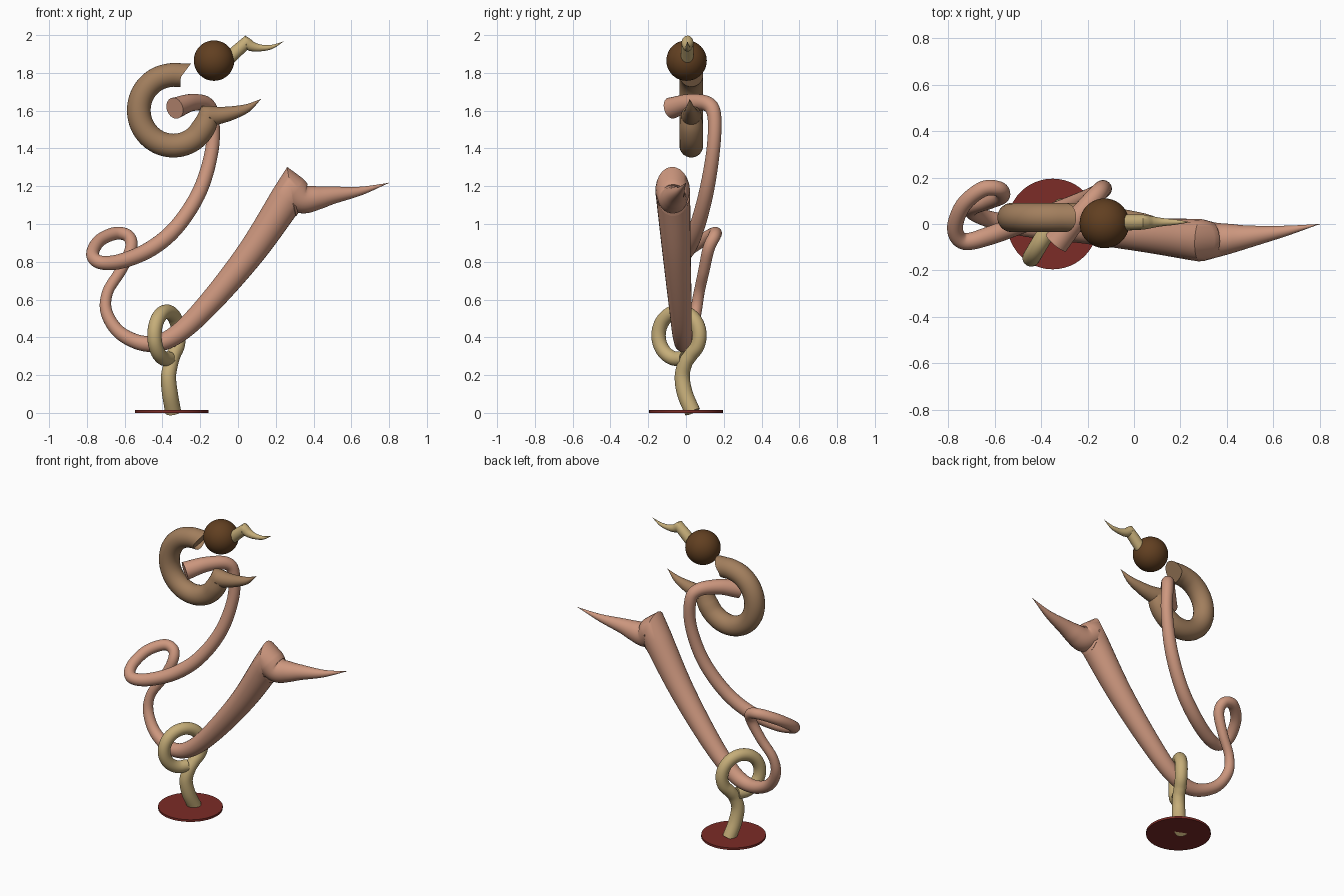
import bpy, bmesh, math
from mathutils import Vector

if "Cube" in bpy.data.objects:
    bpy.data.objects.remove(bpy.data.objects["Cube"])


def material(name, color):
    m = bpy.data.materials.new(name)
    m.diffuse_color = (*color, 1)
    m.use_nodes = True
    m.node_tree.nodes["Principled BSDF"].inputs["Base Color"].default_value = m.diffuse_color
    return m


PINK = material("pink", (0.61, 0.31, 0.21))
YELLOW = material("straw", (0.56, 0.42, 0.19))
TAN = material("tan", (0.36, 0.21, 0.11))
BROWN = material("dark brown", (0.12, 0.05, 0.015))
RED = material("red", (0.2, 0.025, 0.02))


def smooth_path(pts, steps=8):
    """Catmull-Rom through (x, y, z, radius) points."""
    p = [Vector(q) for q in pts]
    p = [2 * p[0] - p[1]] + p + [2 * p[-1] - p[-2]]
    out = []
    for i in range(1, len(p) - 2):
        a, b, c, d = p[i - 1:i + 3]
        for k in range(steps):
            t = k / steps
            out.append(0.5 * (2 * b + (c - a) * t + (2 * a - 5 * b + 4 * c - d) * t * t
                              + (3 * b - a - 3 * c + d) * t ** 3))
    out.append(p[-2])
    return out


def finish(ob, mat, angle=50):
    ob.data.materials.append(mat)
    bpy.ops.object.select_all(action='DESELECT')
    ob.select_set(True)
    bpy.context.view_layer.objects.active = ob
    bpy.ops.object.shade_smooth_by_angle(angle=math.radians(angle))


def tube(name, mat, *sections, end=None, sides=24):
    """Sweep a circle along sections; joints between sections are mitred corners."""
    path = []
    for s in sections:
        pts = smooth_path(s)
        path += pts[1:] if path else pts
    pos = [p.xyz for p in path]
    seg = [(pos[i + 1] - pos[i]).normalized() for i in range(len(pos) - 1)]
    u = seg[0].orthogonal().normalized()
    bm = bmesh.new()
    rings = []
    for i, p in enumerate(pos):
        a = seg[max(i - 1, 0)]
        b = seg[min(i, len(seg) - 1)]
        n = (a + b).normalized()
        if end and i == len(pos) - 1:
            n = Vector(end).normalized()
        v = a.cross(u)
        ring = []
        for k in range(sides):
            t = 2 * math.pi * k / sides
            d = max(path[i].w, 0.001) * (u * math.cos(t) + v * math.sin(t))
            ring.append(bm.verts.new(p + d - a * (d.dot(n) / a.dot(n))))
        rings.append(ring)
        u = (a.rotation_difference(b) @ u).normalized()
    for r, s in zip(rings, rings[1:]):
        for k in range(sides):
            j = (k + 1) % sides
            bm.faces.new((r[k], r[j], s[j], s[k]))
    bm.faces.new(rings[0][::-1])
    bm.faces.new(rings[-1])
    me = bpy.data.meshes.new(name)
    bm.to_mesh(me)
    bm.free()
    ob = bpy.data.objects.new(name, me)
    bpy.context.collection.objects.link(ob)
    finish(ob, mat)


# Round base plate
bpy.ops.mesh.primitive_cylinder_add(vertices=48, radius=0.195, depth=0.014, location=(-0.35, 0, 0.007))
bpy.context.object.name = "base_plate"
finish(bpy.context.object, RED, 30)

# Stand: stem rising into a full ring
loop = []
for k in range(13):
    t = math.radians(-55 + 28 * k)
    h = 0.126 * math.cos(t)
    loop.append((-0.378 + 0.51 * h, -0.037 + 0.86 * h, 0.41 + 0.126 * math.sin(t), 0.038))
tube("stand_ring", YELLOW, [(-0.343, 0.035, 0.005, 0.042), (-0.36, -0.005, 0.1, 0.042),
                            (-0.368, -0.02, 0.19, 0.04), (-0.355, -0.005, 0.26, 0.038)] + loop)

# Long looping body, thickening towards a bent spike
tube("body", PINK, [
    (-0.335, -0.08, 1.613, 0.057), (-0.25, 0.02, 1.642, 0.046), (-0.17, 0.115, 1.635, 0.04),
    (-0.138, 0.15, 1.57, 0.037), (-0.137, 0.145, 1.4, 0.036), (-0.2, 0.11, 1.18, 0.039),
    (-0.32, 0.06, 0.99, 0.041), (-0.46, 0.01, 0.87, 0.042), (-0.62, -0.05, 0.803, 0.04),
    (-0.73, -0.075, 0.797, 0.036), (-0.77, -0.02, 0.84, 0.034), (-0.735, 0.08, 0.91, 0.034),
    (-0.65, 0.15, 0.95, 0.034), (-0.58, 0.15, 0.935, 0.033), (-0.567, 0.12, 0.87, 0.032),
    (-0.62, 0.095, 0.755, 0.03), (-0.69, 0.07, 0.64, 0.029), (-0.695, 0.05, 0.53, 0.032),
    (-0.62, 0.02, 0.42, 0.036), (-0.48, -0.01, 0.365, 0.042), (-0.34, -0.02, 0.405, 0.05),
    (-0.17, -0.03, 0.56, 0.06), (0.07, -0.05, 0.85, 0.075), (0.285, -0.07, 1.172, 0.092)],
    [(0.285, -0.07, 1.172, 0.092), (0.345, -0.069, 1.132, 0.077), (0.42, -0.062, 1.138, 0.063),
     (0.5, -0.053, 1.152, 0.047), (0.65, -0.03, 1.175, 0.023), (0.8, 0, 1.218, 0)])

# Crescent: arc with a slanted cut end and a bent spike
arc = []
for k in range(12):
    t = math.radians(-28 - 21.6 * k)
    arc.append((-0.342 + 0.183 * math.cos(t), 0.028, 1.602 + 0.187 * math.sin(t), 0.063))
corner = (-0.155, 0.028, 1.572, 0.055)
tube("crescent", TAN,
     [(0.122, 0.02, 1.662, 0), (0.05, 0.022, 1.614, 0.022), (-0.03, 0.025, 1.588, 0.036),
      (-0.1, 0.027, 1.575, 0.046), corner],
     [corner] + arc + [(-0.295, 0.028, 1.788, 0.063)], end=(0.8, 0, -0.6))

# Ball head
bpy.ops.mesh.primitive_uv_sphere_add(segments=40, ring_count=24, radius=0.107, location=(-0.127, 0.003, 1.865))
bpy.context.object.name = "ball"
finish(bpy.context.object, BROWN)

# Small bent horn on the ball
tip = (0.042, 0.008, 1.958, 0.032)
tube("horn", YELLOW, [(-0.06, 0.006, 1.862, 0.033), (-0.01, 0.007, 1.912, 0.034), tip],
     [tip, (0.075, 0.008, 1.94, 0.026), (0.12, 0.008, 1.932, 0.018),
      (0.18, 0.008, 1.938, 0.011), (0.242, 0.008, 1.967, 0)])
